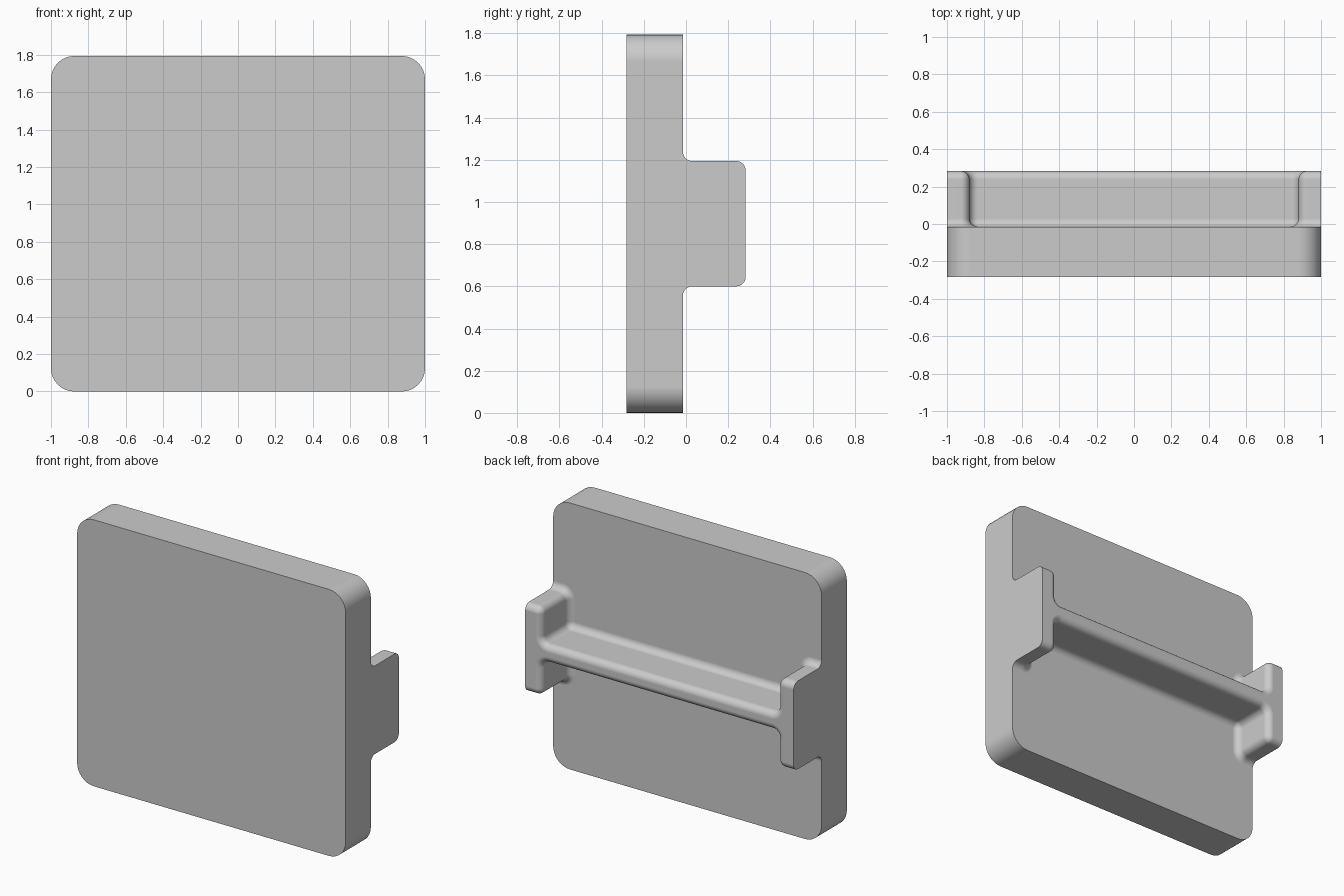
import bpy
import bmesh
from math import sin, cos, radians
from mathutils import Vector

if "Cube" in bpy.data.objects:
    bpy.data.objects.remove(bpy.data.objects["Cube"], do_unlink=True)

# Main sizes
MID_Z = 0.897                                 # half the plate height
FRONT, PLATE_BACK, BACK = -0.283, -0.015, 0.283
PLATE_R = 0.125                               # plate corner radius
FLANGE_IN, FLANGE_H, WEB_H = 0.88, 0.297, 0.06
R = 0.045                                     # every fillet and rounded edge
STEPS = 8


def arc(cx, cz, radius, start, end):
    angles = [radians(start + (end - start) * i / STEPS) for i in range(STEPS + 1)]
    return [(cx + radius * cos(a), cz + radius * sin(a)) for a in angles]


def mirrored_line(points):
    """Extend a right-hand outline to the left side."""
    return points + [(-x, z) for x, z in reversed(points)]


def rail_outline(grow):
    """Upper half of the H-shaped rail, offset outwards by grow."""
    return mirrored_line(
        [(1, FLANGE_H + grow)]
        + arc(FLANGE_IN + R, FLANGE_H - R, R + grow, 90, 180)
        + arc(FLANGE_IN - R, WEB_H + R, R - grow, 0, -90))


bm = bmesh.new()


def add_face(points):
    clean = []
    for p in map(Vector, points):
        if not clean or (p - clean[-1]).length > 1e-5:
            clean.append(p)
    if (clean[0] - clean[-1]).length < 1e-5:
        clean.pop()
    if len(clean) > 2:
        bm.faces.new([bm.verts.new(p) for p in clean])


def place(outline, y, side):
    return [(x, y, MID_Z + side * z) for x, z in outline]


def strip(a, b):
    for i in range(len(a) - 1):
        add_face([a[i], a[i + 1], b[i + 1], b[i]])


# Depth layers: fillet at the plate, then rounded rear edge
layers = []
for i in range(STEPS + 1):
    t = radians(90 * i / STEPS)
    layers.append((PLATE_BACK + R * (1 - cos(t)), R * (1 - sin(t))))
for i in range(STEPS + 1):
    t = radians(90 * i / STEPS)
    layers.append((BACK - R * (1 - sin(t)), -R * (1 - cos(t))))

plate_outline = mirrored_line(arc(1 - PLATE_R, MID_Z - PLATE_R, PLATE_R, 0, 90))
fronts, backs, rails = {}, {}, {}
for side in (1, -1):
    fronts[side] = place(plate_outline, FRONT, side)
    backs[side] = place(plate_outline, PLATE_BACK, side)
    rails[side] = [place(rail_outline(g), y, side) for y, g in layers]
    # Plate rim, plate rear face and rail walls
    strip(fronts[side], backs[side])
    add_face(backs[side] + rails[side][0][::-1])
    for a, b in zip(rails[side], rails[side][1:]):
        strip(a, b)

# Plate front and rail rear face
add_face(fronts[1] + fronts[-1][::-1])
add_face(rails[1][-1] + rails[-1][-1][::-1])

# Flat ends shared by the plate and the flanges
for end in (0, -1):
    add_face([fronts[-1][end], fronts[1][end], backs[1][end]]
             + [ring[end] for ring in rails[1]]
             + [ring[end] for ring in reversed(rails[-1])]
             + [backs[-1][end]])

bmesh.ops.remove_doubles(bm, verts=bm.verts[:], dist=1e-4)
bmesh.ops.recalc_face_normals(bm, faces=bm.faces[:])
mesh = bpy.data.meshes.new("plate_with_rail")
bm.to_mesh(mesh)
bm.free()
plate = bpy.data.objects.new("plate_with_rail", mesh)
bpy.context.collection.objects.link(plate)

# Plain grey material
grey = bpy.data.materials.new("grey")
grey.use_nodes = True
colour = (0.6, 0.6, 0.6, 1)
grey.diffuse_color = colour
for node in grey.node_tree.nodes:
    if node.type == 'BSDF_PRINCIPLED':
        node.inputs["Base Color"].default_value = colour
mesh.materials.append(grey)

# Smooth rounded edges, flat large faces
bpy.ops.object.select_all(action='DESELECT')
plate.select_set(True)
bpy.context.view_layer.objects.active = plate
bpy.ops.object.shade_smooth_by_angle(angle=radians(30))
weighted = plate.modifiers.new("flat_faces", 'WEIGHTED_NORMAL')
weighted.keep_sharp = True
